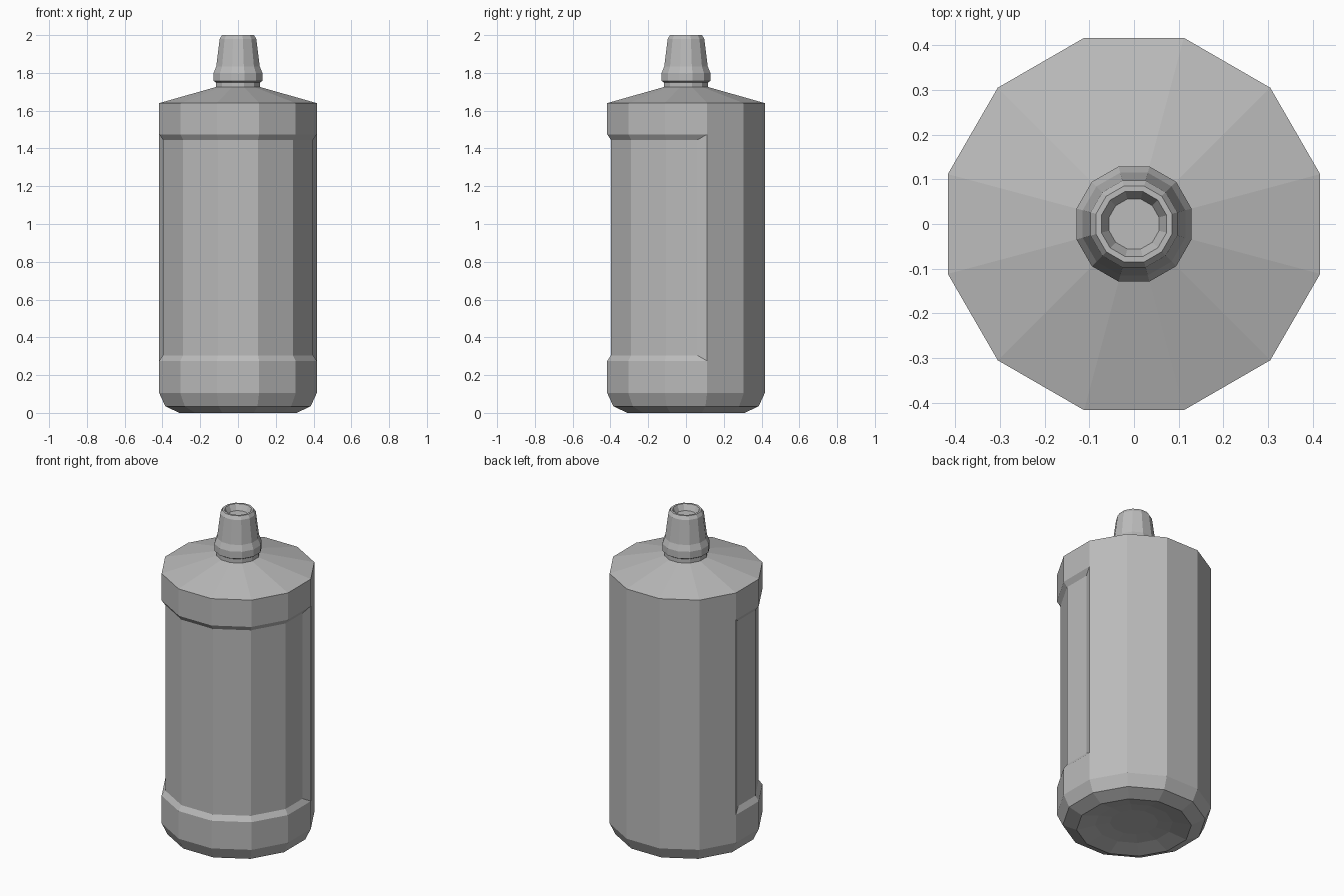
import bpy, bmesh, math

cube = bpy.data.objects.get("Cube")
if cube:
    bpy.data.objects.remove(cube)

SIDES = 12
APOTHEM = math.cos(math.pi / SIDES)

grey = bpy.data.materials.new("plain grey")
grey.use_nodes = True
colour = (0.5, 0.5, 0.5, 1)
grey.diffuse_color = colour
grey.node_tree.nodes["Principled BSDF"].inputs["Base Color"].default_value = colour


def lathe(profile):
    """Turn (half width, z) points into a closed twelve-sided solid."""
    bm = bmesh.new()
    rings = []
    for half, z in profile:
        r = half / APOTHEM
        angles = [math.tau * (i + 0.5) / SIDES for i in range(SIDES)]
        rings.append([bm.verts.new((r * math.cos(a), r * math.sin(a), z)) for a in angles])
    for low, high in zip(rings, rings[1:]):
        for i in range(SIDES):
            j = (i + 1) % SIDES
            bm.faces.new((low[i], low[j], high[j], high[i]))
    bm.faces.new(rings[0][::-1])
    bm.faces.new(rings[-1])
    bm.normal_update()
    return bm


def finish(bm, name):
    mesh = bpy.data.meshes.new(name)
    bm.to_mesh(mesh)
    bm.free()
    mesh.materials.append(grey)
    obj = bpy.data.objects.new(name, mesh)
    bpy.context.collection.objects.link(obj)


# Bottle: stepped hollow base, straight wall, sloping shoulder, short neck
LOW, HIGH = 0.275, 1.475
bottle = lathe([
    (0.13, 0.035), (0.21, 0.025), (0.31, 0.0), (0.385, 0.035), (0.417, 0.105),
    (0.417, LOW), (0.417, HIGH), (0.417, 1.64), (0.117, 1.725), (0.117, 1.76),
])

# Recessed label panel around the front and both sides
panel = [f for f in bottle.faces
         if LOW < f.calc_center_median().z < HIGH and f.normal.y < 0.1
         and abs(f.normal.z) < 0.1]
bmesh.ops.inset_region(bottle, faces=panel, thickness=0.03, depth=0)
for v in {v for f in panel for v in f.verts}:
    v.co.z = LOW + 0.03 if v.co.z < 1 else HIGH - 0.03
    if v.co.y > 0:
        v.co.x = math.copysign(0.397, v.co.x)
        v.co.y = 0.06
    else:
        r = 0.397 / APOTHEM
        v.co.xy = v.co.xy.normalized() * r
finish(bottle, "bottle")

# Cap: collar, tapered spout and shallow dished tip
finish(lathe([
    (0.118, 1.75), (0.129, 1.757), (0.129, 1.80), (0.115, 1.835),
    (0.097, 1.98), (0.085, 2.0), (0.073, 2.0), (0.056, 1.965),
]), "spout_cap")
